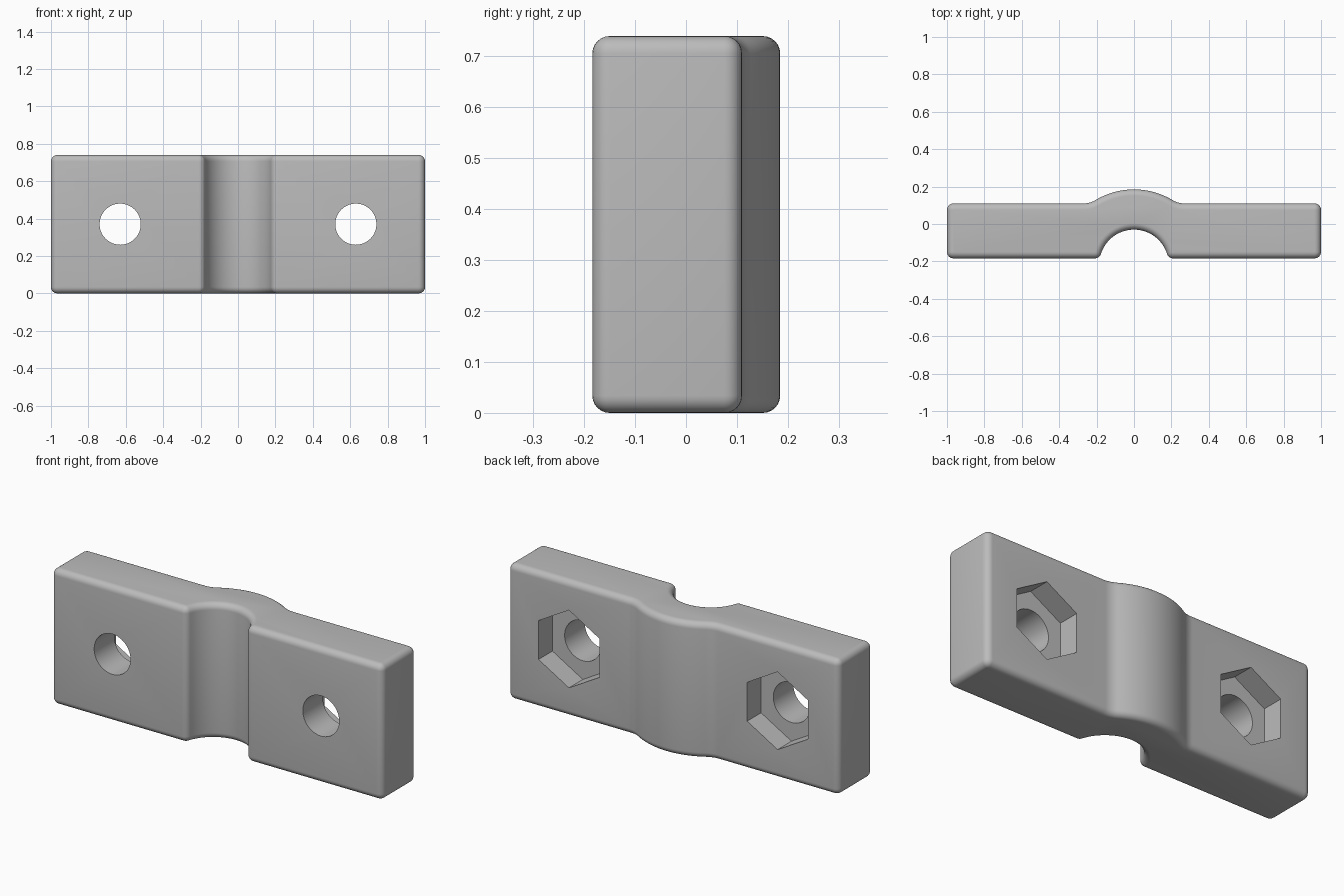
import bpy, bmesh
from math import sin, cos, pi, radians, atan2, sqrt, asin, acos
from mathutils import Vector

cube = bpy.data.objects.get("Cube")
if cube:
    bpy.data.objects.remove(cube, do_unlink=True)

HEIGHT, FRONT, BACK, ROUND = 0.74, -0.184, 0.11, 0.035
ARC_Y, INNER, OUTER, BLEND = -0.215, 0.185, 0.40, 0.12

grey = bpy.data.materials.new("plain grey")
grey.use_nodes = True
grey.diffuse_color = (0.5, 0.5, 0.5, 1)
grey.node_tree.nodes["Principled BSDF"].inputs["Base Color"].default_value = (0.5, 0.5, 0.5, 1)


def arc(cx, cy, r, a0, a1, n):
    return [(cx + r * cos(a0 + (a1 - a0) * i / n), cy + r * sin(a0 + (a1 - a0) * i / n))
            for i in range(n + 1)]


def make_object(name, bm):
    bmesh.ops.recalc_face_normals(bm, faces=bm.faces)
    mesh = bpy.data.meshes.new(name)
    bm.to_mesh(mesh)
    bm.free()
    mesh.materials.append(grey)
    obj = bpy.data.objects.new(name, mesh)
    bpy.context.collection.objects.link(obj)
    return obj


# Half outline, from the middle of the groove round to the middle of the hump
mouth_y = FRONT + ROUND
mouth_x = sqrt((INNER + ROUND) ** 2 - (mouth_y - ARC_Y) ** 2)
mouth_a = atan2(mouth_y - ARC_Y, mouth_x)
blend_y = BACK + BLEND
blend_x = sqrt((OUTER + BLEND) ** 2 - (blend_y - ARC_Y) ** 2)
blend_a = atan2(blend_y - ARC_Y, blend_x)
half = arc(0, ARC_Y, INNER, pi / 2, mouth_a, 16)
half += arc(mouth_x, mouth_y, ROUND, mouth_a + pi, 1.5 * pi, 8)[1:]
half += arc(1 - ROUND, FRONT + ROUND, ROUND, -pi / 2, 0, 6)
half += arc(1 - ROUND, BACK - ROUND, ROUND, 0, pi / 2, 6)
half += arc(blend_x, blend_y, BLEND, 1.5 * pi, blend_a + pi, 8)
half += arc(0, ARC_Y, OUTER, blend_a, pi / 2, 12)[1:]
outline = half + [(-x, y) for x, y in reversed(half[1:-1])]

# Clamp body: extruded outline with rounded rims
bm = bmesh.new()
base = bm.faces.new([bm.verts.new((x, y, 0)) for x, y in outline])
top = bmesh.ops.extrude_face_region(bm, geom=[base], use_keep_orig=True)
bmesh.ops.translate(bm, vec=(0, 0, HEIGHT),
                    verts=[v for v in top["geom"] if isinstance(v, bmesh.types.BMVert)])
bmesh.ops.recalc_face_normals(bm, faces=bm.faces)
rims = [e for e in bm.edges if abs(e.verts[0].co.z - e.verts[1].co.z) < 0.001]
bmesh.ops.bevel(bm, geom=rims, offset=ROUND - 0.001, offset_type='OFFSET', segments=6,
                profile=0.5, affect='EDGES', clamp_overlap=False)
body = make_object("clamp_body", bm)


def cutter(name, x, radius, sides, y0, y1):
    """Prism along y, with one corner pointing up."""
    bm = bmesh.new()
    ring = [(x + px, y0, HEIGHT / 2 + pz)
            for px, pz in arc(0, 0, radius, pi / 2, 2.5 * pi, sides)[:-1]]
    face = bm.faces.new([bm.verts.new(p) for p in ring])
    far = bmesh.ops.extrude_face_region(bm, geom=[face], use_keep_orig=True)
    bmesh.ops.translate(bm, vec=(0, y1 - y0, 0),
                        verts=[v for v in far["geom"] if isinstance(v, bmesh.types.BMVert)])
    obj = make_object(name, bm)
    obj.hide_render = True
    obj.hide_viewport = True
    return obj


# Bolt holes and hexagonal nut pockets
cutters = []
for side, x in (("left", 0.63), ("right", -0.63)):
    cutters.append(cutter(side + "_bolt_hole_cutter", x, 0.11, 48, -0.4, 0.4))
    cutters.append(cutter(side + "_nut_pocket_cutter", x, 0.212, 6, BACK - 0.12, 0.4))
for tool in cutters:
    mod = body.modifiers.new(tool.name, 'BOOLEAN')
    mod.operation, mod.solver, mod.object = 'DIFFERENCE', 'EXACT', tool

# Apply the cuts, remove the cutters and smooth the curved faces
bpy.context.view_layer.update()
cut = bpy.data.meshes.new_from_object(body.evaluated_get(bpy.context.evaluated_depsgraph_get()))
body.modifiers.clear()
body.data = cut
for tool in cutters:
    bpy.data.objects.remove(tool, do_unlink=True)
bpy.ops.object.select_all(action='DESELECT')
body.select_set(True)
bpy.context.view_layer.objects.active = body
bpy.ops.object.shade_smooth_by_angle(angle=radians(30))
